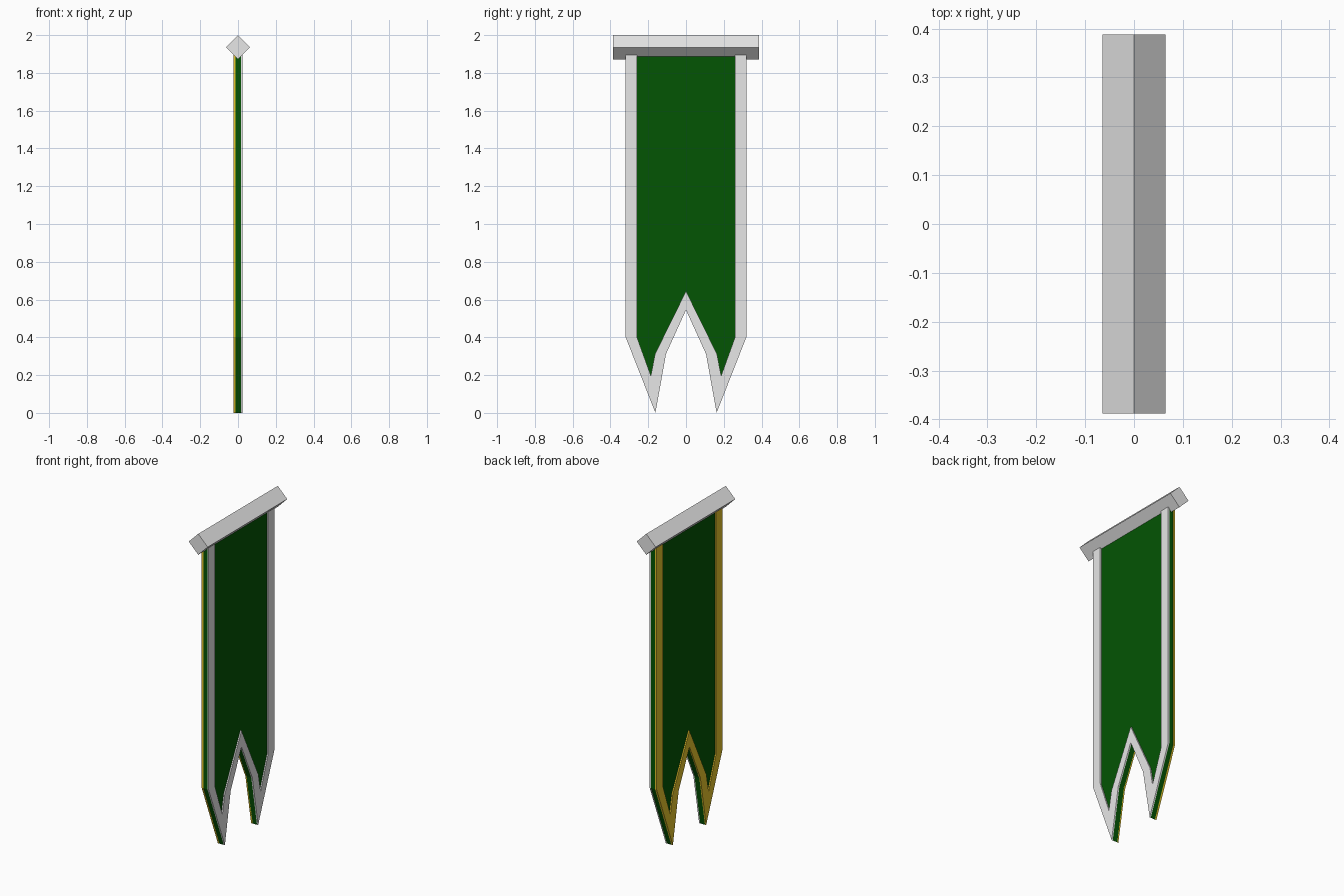
import bpy
import bmesh
import math

cube = bpy.data.objects.get("Cube")
if cube:
    bpy.data.objects.remove(cube, do_unlink=True)


def material(name, rgb):
    mat = bpy.data.materials.new(name)
    mat.use_nodes = True
    mat.diffuse_color = (*rgb, 1)
    mat.node_tree.nodes["Principled BSDF"].inputs["Base Color"].default_value = (*rgb, 1)
    return mat


silver = material("silver", (0.8, 0.8, 0.8))
gold = material("gold", (0.8, 0.56, 0.025))
green = material("green cloth", (0.001, 0.09, 0.001))

CLOTH = 0.016   # half thickness of the cloth
TRIM = 0.024    # distance of the trim surface from the middle
SINK = 0.013    # depth at which the trim starts inside the cloth
HEM = 0.002     # overhang of the trim past the straight cloth edges


def mirrored(half):
    """Complete a (y, z) path whose last point lies on the centre line."""
    return half + [(-y, z) for y, z in reversed(half[:-1])]


# Swallow-tailed outline and the inner edge of its border
outer = mirrored([(0.32, 1.9), (0.32, 0.402), (0.162, 0), (0.106, 0.312), (0, 0.545)])
inner = mirrored([(0.26, 1.9), (0.26, 0.402), (0.186, 0.197), (0.164, 0.312), (0, 0.645)])


def slab(name, polygons, x0, x1, mat):
    """Extrude flat (y, z) polygons from x0 to x1."""
    bm = bmesh.new()
    for poly in polygons:
        bm.faces.new([bm.verts.new((x0, y, z)) for y, z in poly])
    bmesh.ops.remove_doubles(bm, verts=bm.verts, dist=1e-5)
    result = bmesh.ops.extrude_face_region(bm, geom=bm.faces[:], use_keep_orig=True)
    moved = [v for v in result["geom"] if isinstance(v, bmesh.types.BMVert)]
    bmesh.ops.translate(bm, verts=moved, vec=(x1 - x0, 0, 0))
    bmesh.ops.recalc_face_normals(bm, faces=bm.faces)
    mesh = bpy.data.meshes.new(name)
    bm.to_mesh(mesh)
    bm.free()
    mesh.materials.append(mat)
    obj = bpy.data.objects.new(name, mesh)
    bpy.context.collection.objects.link(obj)


# Cloth, slightly narrower than its border
cloth = [(math.copysign(abs(y) - HEM, y) if abs(y) > 0.3 else y, z) for y, z in outer]
slab("banner_cloth", [cloth], -CLOTH, CLOTH, green)

# Raised border on each side, open along the top
border = [(outer[i], outer[i + 1], inner[i + 1], inner[i]) for i in range(len(outer) - 1)]
slab("silver_trim", border, CLOTH, TRIM, silver)
slab("gold_trim", border, -TRIM, -SINK, gold)

# Square crossbar standing on its edge
bpy.ops.mesh.primitive_cylinder_add(vertices=4, radius=0.0645, depth=0.775,
                                    location=(0, 0, 1.9355),
                                    rotation=(math.pi / 2, 0, 0))
bar = bpy.context.object
bar.name = "crossbar"
bar.data.materials.append(silver)
